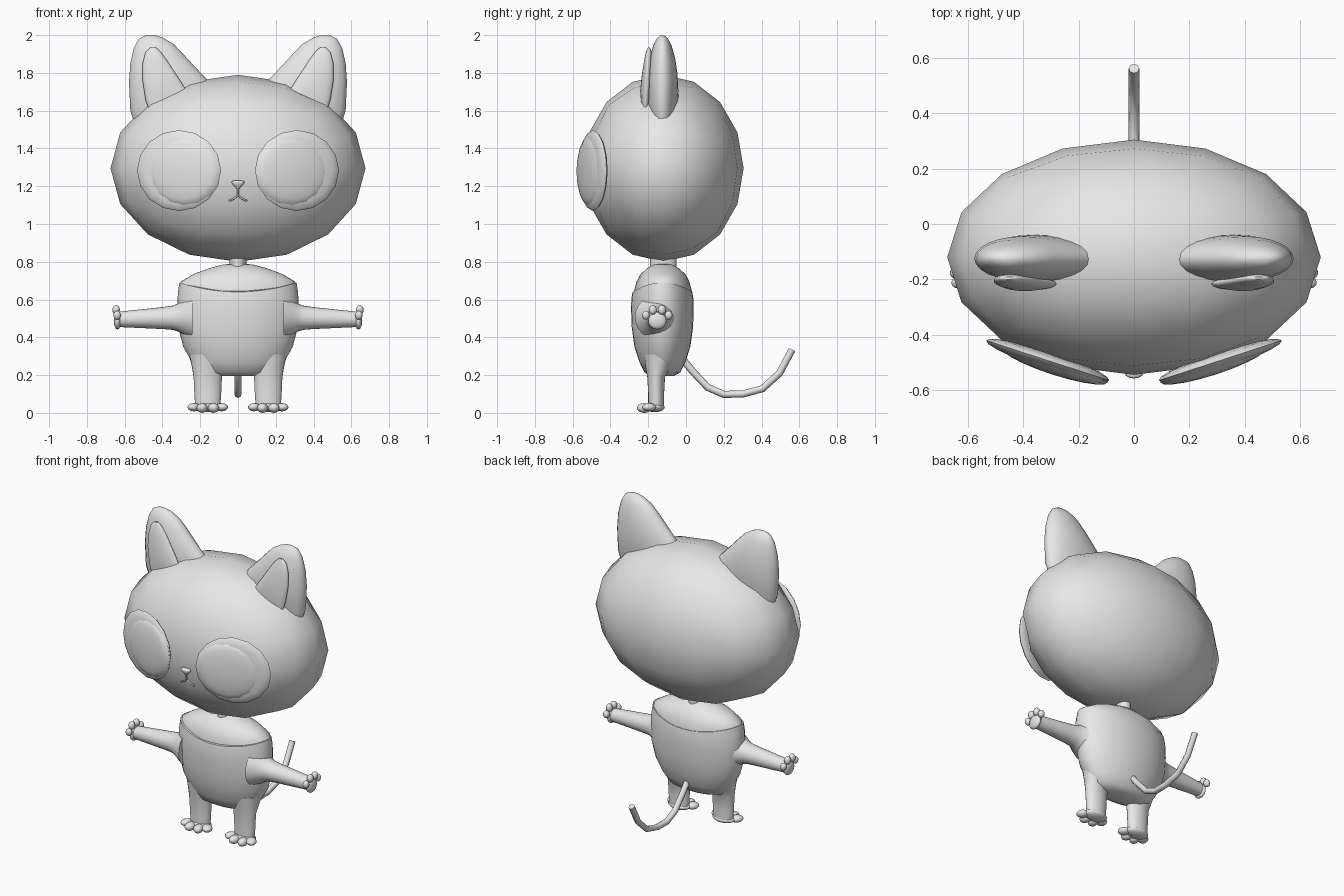
import bpy, bmesh, math
from mathutils import Vector, Matrix

if "Cube" in bpy.data.objects:
    bpy.data.objects.remove(bpy.data.objects["Cube"])

grey = bpy.data.materials.new("plain grey")
grey.diffuse_color = (0.8, 0.8, 0.8, 1)
grey.use_nodes = True
grey.node_tree.nodes["Principled BSDF"].inputs["Base Color"].default_value = grey.diffuse_color


def finish(name, bm, mirror=False, angle=60):
    """Turn a bmesh into a smooth shaded object, optionally mirrored in x."""
    bmesh.ops.recalc_face_normals(bm, faces=bm.faces[:])
    me = bpy.data.meshes.new(name)
    bm.to_mesh(me)
    bm.free()
    me.materials.append(grey)
    me.shade_smooth()
    me.set_sharp_from_angle(angle=math.radians(angle))
    ob = bpy.data.objects.new(name, me)
    bpy.context.collection.objects.link(ob)
    if mirror:
        ob.modifiers.new("Mirror", 'MIRROR').use_mirror_merge = False
    return ob


def ring(c, u, v, n=24):
    """Ellipse of points round c with half axes u and v."""
    c, u, v = Vector(c), Vector(u), Vector(v)
    return [c + u * math.cos(2 * math.pi * i / n) + v * math.sin(2 * math.pi * i / n)
            for i in range(n)]


def loft(name, rings, mirror=False, angle=60):
    """Skin a list of rings and cap both ends."""
    bm = bmesh.new()
    rows = [[bm.verts.new(p) for p in r] for r in rings]
    n = len(rows[0])
    for a, b in zip(rows, rows[1:]):
        for i in range(n):
            j = (i + 1) % n
            bm.faces.new((a[i], a[j], b[j], b[i]))
    bm.faces.new(rows[0])
    bm.faces.new(rows[-1])
    return finish(name, bm, mirror, angle)


def blobs(name, items, mirror=False, seg=16, rows=10):
    """Several squashed spheres in one object: (centre, radii, turn about z).
    The poles point along y so that the round outline faces forward."""
    bm = bmesh.new()
    for c, r, turn in items:
        m = (Matrix.Translation(c) @ Matrix.Rotation(math.radians(turn), 4, 'Z')
             @ Matrix.Diagonal((*r, 1)) @ Matrix.Rotation(math.pi / 2, 4, 'X'))
        bmesh.ops.create_uvsphere(bm, u_segments=seg, v_segments=rows, radius=1, matrix=m)
    return finish(name, bm, mirror)


def tube(name, lines, radius):
    """Round tube along one or more point lists."""
    cu = bpy.data.curves.new(name, 'CURVE')
    cu.dimensions = '3D'
    cu.bevel_depth = radius
    cu.bevel_resolution = 2
    cu.use_fill_caps = True
    for pts in lines:
        s = cu.splines.new('POLY')
        s.points.add(len(pts) - 1)
        for p, co in zip(s.points, pts):
            p.co = (*co, 1)
        s.use_smooth = True
    cu.materials.append(grey)
    ob = bpy.data.objects.new(name, cu)
    bpy.context.collection.objects.link(ob)
    return ob


# head: cube divided four ways per side and blown up into a flattened ball
bm = bmesh.new()
bmesh.ops.create_cube(bm, size=2)
bmesh.ops.subdivide_edges(bm, edges=bm.edges[:], cuts=3, use_grid_fill=True)
for v in bm.verts:
    d = Vector([math.tan(t * math.pi / 4) for t in v.co]).normalized()
    v.co = Vector((d.x * 0.675, d.y * 0.425 - 0.12, d.z * 0.495 + 1.295))
finish("head", bm)

# ears: sections from outer edge to inner edge (xo, zo, xi, zi, half depth)
ear = [(0.53, 1.48, 0.06, 1.66, 0.06), (0.57, 1.60, 0.15, 1.75, 0.086),
       (0.577, 1.75, 0.235, 1.84, 0.08), (0.57, 1.85, 0.29, 1.90, 0.068),
       (0.552, 1.93, 0.34, 1.952, 0.05), (0.525, 1.98, 0.395, 1.985, 0.03),
       (0.49, 1.998, 0.435, 1.999, 0.01)]
loft("ear", [ring(((a + c) / 2, -0.125, (b + d) / 2), ((a - c) / 2, 0, (b - d) / 2), (0, h, 0))
             for a, b, c, d, h in ear], True)
inner = [(0.465, 1.58, 0.27, 1.70, 0.02), (0.49, 1.66, 0.30, 1.75, 0.03),
         (0.507, 1.77, 0.34, 1.81, 0.028), (0.505, 1.85, 0.375, 1.865, 0.022),
         (0.49, 1.91, 0.41, 1.912, 0.015), (0.465, 1.935, 0.435, 1.935, 0.005)]
loft("inner_ear", [ring(((a + c) / 2, -0.213 + (b - 1.65) * 0.06, (b + d) / 2),
                        ((a - c) / 2, 0, (b - d) / 2), (0, h, 0)) for a, b, c, d, h in inner], True)

# eyes: rim disc with a smaller domed disc in front
blobs("eye_rim", [((0.312, -0.493, 1.283), (0.234, 0.032, 0.214), 18)], True)
blobs("eye", [((0.287, -0.509, 1.279), (0.203, 0.036, 0.184), 18)], True)

# nose and mouth
loft("nose", [ring((0, -0.538, z), (w, 0, 0), (0, w * 0.6, 0), 12)
              for z, w in ((1.185, 0.006), (1.2, 0.018), (1.217, 0.034), (1.226, 0.032), (1.23, 0.02))])
tube("mouth", [[(0, -0.535, 1.19), (0, -0.528, 1.15)],
               [(-0.047, -0.52, 1.122), (-0.02, -0.525, 1.136), (0, -0.528, 1.152),
                (0.02, -0.525, 1.136), (0.047, -0.52, 1.122)]], 0.005)

# body: stacked ellipses (z, rx, ry)
body = [(0.195, 0.14, 0.06), (0.215, 0.2, 0.095), (0.27, 0.245, 0.122), (0.35, 0.29, 0.148),
        (0.45, 0.316, 0.162), (0.55, 0.322, 0.166), (0.64, 0.318, 0.164), (0.69, 0.31, 0.158)]


def belly(z, rx, ry):
    """Upper rings dip at front and back to form the neckline."""
    dip = 0.05 * max(0, (z - 0.55) / 0.14)
    pts = ring((0, -0.125, z), (rx, 0, 0), (0, ry, 0), 32)
    return [p - Vector((0, 0, dip * ((p.y + 0.125) / ry) ** 2)) for p in pts]


loft("body", [belly(*b) for b in body])
# shoulders: shallow dome rising out of the neckline
loft("shoulders", [ring((0, -0.122, z), (rx, 0, 0), (0, ry, 0), 32) for z, rx, ry in
                   ((0.6, 0.3, 0.155), (0.645, 0.308, 0.153), (0.695, 0.303, 0.14),
                    (0.735, 0.235, 0.118), (0.765, 0.155, 0.085), (0.785, 0.08, 0.05),
                    (0.79, 0.03, 0.02))])
loft("neck", [ring((0, -0.12, z), (0.045, 0, 0), (0, 0.07, 0)) for z in (0.76, 0.83)])

# arms: (x, radius), flaring into the body
arm = [(0.24, 0.12), (0.28, 0.098), (0.315, 0.075), (0.345, 0.064), (0.4, 0.058),
       (0.52, 0.049), (0.625, 0.041)]
loft("arm", [ring((x, -0.15, 0.505 - (x - 0.3) * 0.03), (0, r, 0), (0, 0, r)) for x, r in arm], True)

# legs: (z, rx, ry), flaring into the body
leg = [(0.03, 0.066, 0.042), (0.1, 0.071, 0.042), (0.19, 0.075, 0.047), (0.25, 0.085, 0.07),
       (0.31, 0.1, 0.09)]
loft("leg", [ring((0.16, -0.158 + max(0, z - 0.19) * 0.2, z), (rx, 0, 0), (0, ry, 0))
             for z, rx, ry in leg], True)

# paws: one pad and four toes, upright on the hands and flat on the feet
hand = [((0.638, -0.152, 0.488), (0.02, 0.048, 0.046), 0)]
foot = [((0.16, -0.165, 0.03), (0.078, 0.052, 0.026), 0)]
for side in (-1, 1):
    hand += [((0.64, -0.152 + side * 0.06, 0.517), (0.02, 0.02, 0.024), 0),
             ((0.645, -0.152 + side * 0.024, 0.545), (0.02, 0.021, 0.026), 0)]
    foot += [((0.16 + side * 0.073, -0.195, 0.03), (0.032, 0.038, 0.022), side * 35),
             ((0.16 + side * 0.03, -0.222, 0.026), (0.029, 0.038, 0.026), side * 10)]
blobs("hand_paw", hand, True)
blobs("foot_paw", foot, True)

# tail
tube("tail", [[(0, -0.03, 0.3), (0, 0.035, 0.22), (0, 0.115, 0.135), (0, 0.2, 0.098),
               (0, 0.3, 0.1), (0, 0.405, 0.128), (0, 0.495, 0.21), (0, 0.562, 0.335)]], 0.019)
